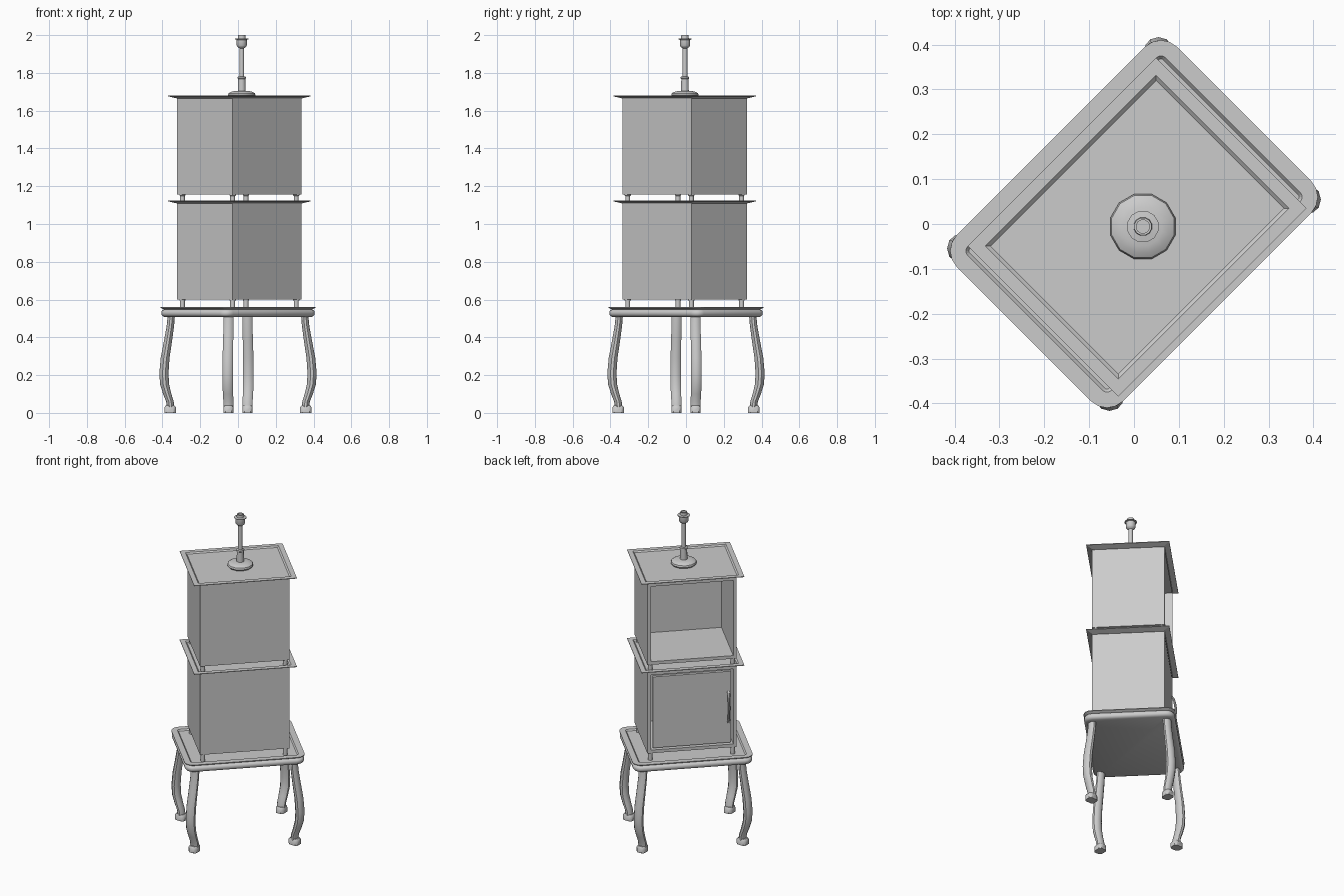
import bpy, bmesh, math
from mathutils import Matrix, Vector

if "Cube" in bpy.data.objects:
    bpy.data.objects.remove(bpy.data.objects["Cube"], do_unlink=True)

grey = bpy.data.materials.new("plain_grey")
grey.use_nodes = True
COLOUR = (0.6, 0.6, 0.6, 1)
grey.diffuse_color = COLOUR
grey.node_tree.nodes["Principled BSDF"].inputs["Base Color"].default_value = COLOUR

# The cabinet is built square, then turned to stand diagonally
TURN = Matrix.Rotation(math.radians(45), 4, "Z")
MID = -0.01          # depth centre of the boxes
BOX_X, BOX_Y = 0.258, 0.208


def finish(bm, name, smooth=None):
    bmesh.ops.recalc_face_normals(bm, faces=bm.faces)
    bm.transform(TURN)
    mesh = bpy.data.meshes.new(name)
    bm.to_mesh(mesh)
    bm.free()
    mesh.materials.append(grey)
    ob = bpy.data.objects.new(name, mesh)
    bpy.context.collection.objects.link(ob)
    if smooth:
        bpy.ops.object.select_all(action="DESELECT")
        ob.select_set(True)
        bpy.context.view_layer.objects.active = ob
        bpy.ops.object.shade_smooth_by_angle(angle=math.radians(smooth))
    return ob


def loft(bm, rings):
    """Skin a list of point rings and cap both ends."""
    loops = [[bm.verts.new(p) for p in ring] for ring in rings]
    for low, high in zip(loops, loops[1:]):
        for i in range(len(low)):
            j = (i + 1) % len(low)
            bm.faces.new((low[i], low[j], high[j], high[i]))
    bm.faces.new(loops[0][::-1])
    bm.faces.new(loops[-1])


def rect_ring(hx, hy, z, cy=0, r=0, steps=4):
    """Rectangle with rounded corners, or sharp ones if r is 0."""
    if r == 0:
        return [Vector((sx * hx, cy + sy * hy, z))
                for sx, sy in ((1, 1), (-1, 1), (-1, -1), (1, -1))]
    ring = []
    for k, (sx, sy) in enumerate(((1, 1), (-1, 1), (-1, -1), (1, -1))):
        for i in range(steps + 1):
            t = math.pi / 2 * (k + i / steps)
            ring.append(Vector((sx * (hx - r) + r * math.cos(t),
                                cy + sy * (hy - r) + r * math.sin(t), z)))
    return ring


def round_ring(x, y, z, r, sides):
    return [Vector((x + r * math.cos(math.tau * i / sides),
                    y + r * math.sin(math.tau * i / sides), z)) for i in range(sides)]


def block(bm, centre, size):
    m = Matrix.Translation(centre) @ Matrix.Diagonal((*size, 1))
    return bmesh.ops.create_cube(bm, size=1, matrix=m)["verts"]


# Curved legs, bulging outward at the knee, each on a small block foot
LEG = [(0.52, 0), (0.46, 0.004), (0.38, 0.014), (0.29, 0.026), (0.21, 0.031),
       (0.15, 0.028), (0.1, 0.017), (0.06, 0.006), (0.03, 0.003)]
for sx, sy, name in ((1, 1, "leg_a"), (-1, 1, "leg_b"), (-1, -1, "leg_c"), (1, -1, "leg_d")):
    bm = bmesh.new()
    out = Vector((sx, sy, 0)).normalized()
    side = Vector((-out.y, out.x, 0))

    def oval(z, push, ro, rs, n=10):
        c = Vector((sx * (0.285 + push), sy * (0.214 + push * 0.8), z))
        return [c + out * ro * math.cos(math.tau * i / n)
                + side * rs * math.sin(math.tau * i / n) for i in range(n)]

    loft(bm, [oval(z, p, 0.019 + p * 0.17, 0.027 + p * 0.1) for z, p in LEG])
    foot = [(0.0, 0.027), (0.028, 0.027), (0.038, 0.021)]
    base = Vector((sx * 0.29, sy * 0.218, 0))
    loft(bm, [[base + Vector((0, 0, z)) + out * h * 1.15 * u + side * h * v
               for u, v in ((1, .6), (.6, 1), (-.6, 1), (-1, .6),
                            (-1, -.6), (-.6, -1), (.6, -1), (1, -.6))] for z, h in foot])
    finish(bm, name, 40)

# Table slab with a rounded edge
bm = bmesh.new()
loft(bm, [rect_ring(0.345 - d, 0.26 - d, z, r=0.05 - d) for z, d in
          ((0.508, 0.018), (0.513, 0.007), (0.522, 0.001), (0.535, 0.001),
           (0.543, 0.007), (0.547, 0.016))])
finish(bm, "table_slab", 40)

# Thin table plate with a sunken panel
bm = bmesh.new()
loft(bm, [rect_ring(0.347 - d, 0.262 - d, z, r=0.05 - d) for z, d in
          ((0.546, 0.02), (0.556, 0), (0.56, 0), (0.56, 0.035), (0.552, 0.042))])
finish(bm, "table_plate")


def lid(name, top):
    # Plate flaring out to a thin rim, with a sunken panel
    bm = bmesh.new()
    loft(bm, [rect_ring(0.297 - d, 0.2375 - d, top + z, MID) for z, d in
              ((-0.015, 0.034), (-0.004, 0), (0, 0), (0, 0.028), (-0.007, 0.036))])
    finish(bm, name)


def box(name, low, high):
    # Solid box hollowed out from its open side
    bm = bmesh.new()
    block(bm, (0, MID, (low + high) / 2), (2 * BOX_X, 2 * BOX_Y, high - low))
    bm.normal_update()
    face = max(bm.faces, key=lambda f: f.normal.y)
    bmesh.ops.inset_region(bm, faces=[face], thickness=0.028)
    hole = bmesh.ops.extrude_face_region(bm, geom=[face])["geom"]
    if face.is_valid:
        bm.faces.remove(face)
    bmesh.ops.translate(bm, vec=(0, 0.03 - 2 * BOX_Y, 0),
                        verts=[v for v in hole if isinstance(v, bmesh.types.BMVert)])
    finish(bm, name)


def box_feet(name, low, high):
    bm = bmesh.new()
    for sx in (1, -1):
        for sy in (1, -1):
            x, y = sx * (BOX_X - 0.02), MID + sy * (BOX_Y - 0.02)
            loft(bm, [round_ring(x, y, z, r, 10) for z, r in
                      ((low, 0.013), (high - 0.008, 0.013), (high - 0.006, 0.017), (high, 0.017))])
    finish(bm, name, 40)


for label, low, high in (("lower", 0.6, 1.11), ("upper", 1.155, 1.666)):
    box(label + "_box", low, high)
    lid(label + "_lid", high + 0.014)
box_feet("lower_box_feet", 0.551, 0.602)
box_feet("upper_box_feet", 1.116, 1.157)

# Door filling the lower opening
bm = bmesh.new()
block(bm, (0, MID + BOX_Y - 0.01, 0.855), (2 * BOX_X - 0.064, 0.02, 0.446))
finish(bm, "door")

# Bowed door handle
bm = bmesh.new()
rings = []
for i in range(11):
    t = i / 10
    y = MID + BOX_Y - 0.004 + 0.026 * math.sin(math.pi * t) ** 0.6
    rings.append(round_ring(-0.21, y, 0.755 + 0.2 * t, 0.007, 8))
loft(bm, rings)
finish(bm, "door_handle", 40)

# Lamp stand: stepped base, stem and bulb holder
LAMP = [(1.672, 0.068), (1.682, 0.075), (1.692, 0.072), (1.699, 0.06), (1.703, 0.044),
        (1.705, 0.021), (1.768, 0.02), (1.77, 0.023), (1.779, 0.023), (1.781, 0.013),
        (1.93, 0.013), (1.937, 0.023), (1.945, 0.028), (1.975, 0.028), (1.977, 0.036),
        (1.981, 0.036), (1.983, 0.021), (2.0, 0.02), (2.0, 0.015), (1.985, 0.015)]
bm = bmesh.new()
loft(bm, [round_ring(0.01, -0.018, z, r, 12) for z, r in LAMP])
finish(bm, "lamp_stand", 35)
